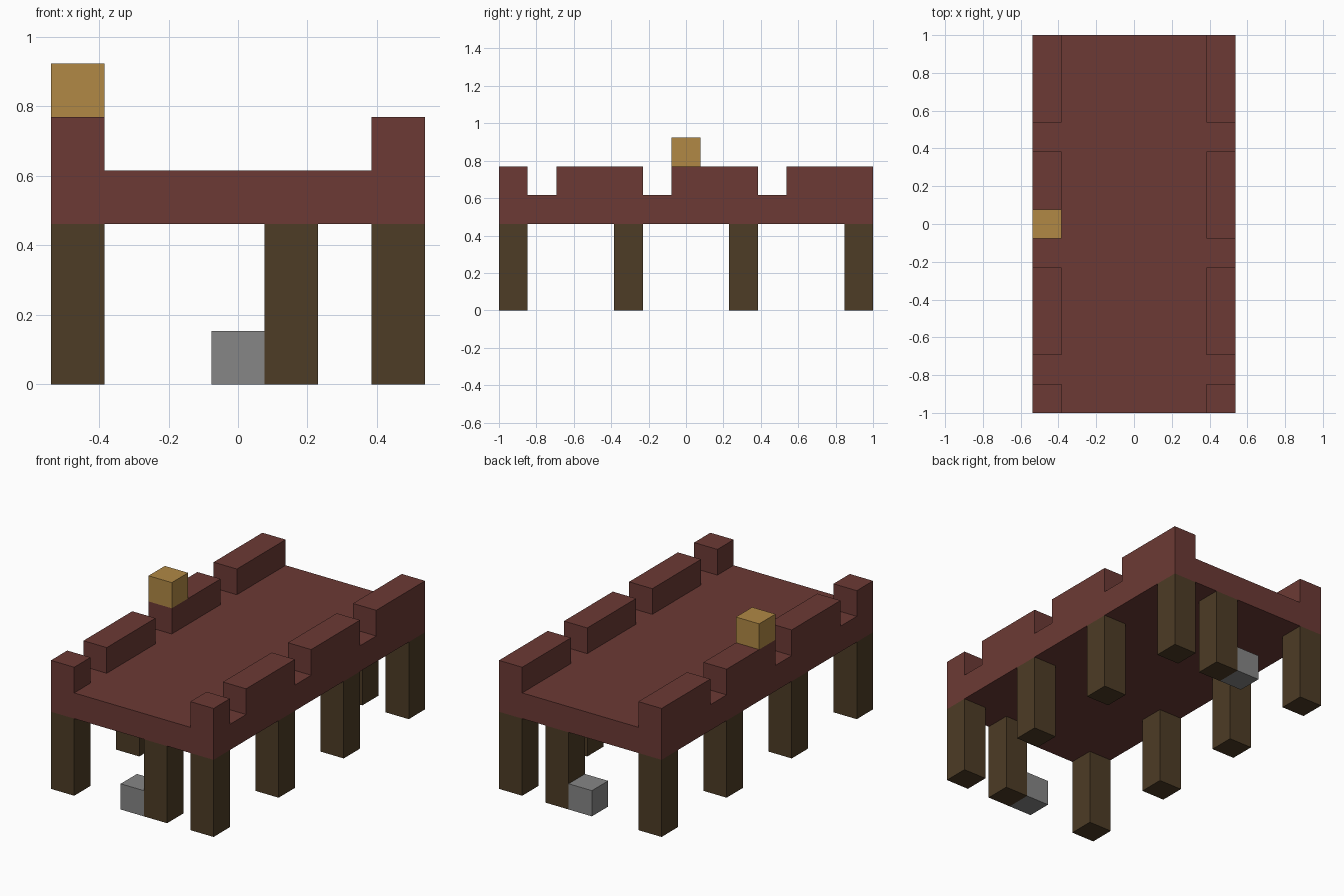
import bpy
import bmesh

if "Cube" in bpy.data.objects:
    bpy.data.objects.remove(bpy.data.objects["Cube"], do_unlink=True)

# Everything sits on a block grid: 7 wide, 13 long
WIDE, LONG = 7, 13
U = 2 / LONG
LEG_HEIGHT = 3


def make_material(name, colour):
    mat = bpy.data.materials.new(name)
    mat.use_nodes = True
    rgba = (*colour, 1)
    mat.diffuse_color = rgba
    mat.node_tree.nodes["Principled BSDF"].inputs["Base Color"].default_value = rgba
    return mat


red = make_material("dark red planks", (0.150, 0.042, 0.035))
brown = make_material("dark brown wood", (0.075, 0.045, 0.019))
gold = make_material("lantern gold", (0.440, 0.250, 0.060))
grey = make_material("stone grey", (0.240, 0.240, 0.240))


def add_object(name, bm, mat):
    mesh = bpy.data.meshes.new(name)
    bm.to_mesh(mesh)
    bm.free()
    mesh.materials.append(mat)
    obj = bpy.data.objects.new(name, mesh)
    bpy.context.collection.objects.link(obj)
    return obj


def centre(column, row):
    return (column + 0.5 - WIDE / 2) * U, (row + 0.5 - LONG / 2) * U


def block(name, column, row, level, height, mat):
    """A box one cell wide, standing on the given level."""
    bm = bmesh.new()
    bmesh.ops.create_cube(bm, size=U)
    x, y = centre(column, row)
    for v in bm.verts:
        v.co.z *= height
        v.co += type(v.co)((x, y, (level + height / 2) * U))
    return add_object(name, bm, mat)


def raise_faces(bm, faces, keep):
    """Extrude faces one block upward and return the new top faces."""
    new = bmesh.ops.extrude_face_region(bm, geom=faces, use_keep_orig=keep)["geom"]
    verts = [g for g in new if isinstance(g, bmesh.types.BMVert)]
    bmesh.ops.translate(bm, verts=verts, vec=(0, 0, U))
    if not keep:
        bmesh.ops.delete(bm, geom=[f for f in faces if f.is_valid], context="FACES_ONLY")
    return [g for g in new if isinstance(g, bmesh.types.BMFace)]


# Deck slab with notched parapets raised along both long edges
bm = bmesh.new()
bmesh.ops.create_grid(bm, x_segments=WIDE, y_segments=LONG, size=0.5)
for v in bm.verts:
    v.co = (v.co.x * WIDE * U, v.co.y * LONG * U, LEG_HEIGHT * U)
top = raise_faces(bm, bm.faces[:], keep=True)


def is_parapet(face):
    c = face.calc_center_median()
    column = int(c.x / U + WIDE / 2)
    row = int(c.y / U + LONG / 2)
    return column in (0, WIDE - 1) and row % 4 != 1


raise_faces(bm, [f for f in top if is_parapet(f)], keep=False)
bmesh.ops.recalc_face_normals(bm, faces=bm.faces[:])
bmesh.ops.dissolve_limit(bm, angle_limit=0.01, verts=bm.verts[:], edges=bm.edges[:])
add_object("deck_with_parapets", bm, red)

# Legs under both long edges
for side, column in (("right", 0), ("left", WIDE - 1)):
    for number, row in enumerate(range(0, LONG, 4), 1):
        block(f"{side}_leg_{number}", column, row, 0, LEG_HEIGHT, brown)

# Each end has an extra leg with a stone beside it
for end, row in (("front", 0), ("back", LONG - 1)):
    block(f"{end}_middle_leg", 4, row, 0, LEG_HEIGHT, brown)
    block(f"{end}_stone", 3, row, 0, 1, grey)

# Lantern on the right parapet
block("lantern", 0, LONG // 2, LEG_HEIGHT + 2, 1, gold)
